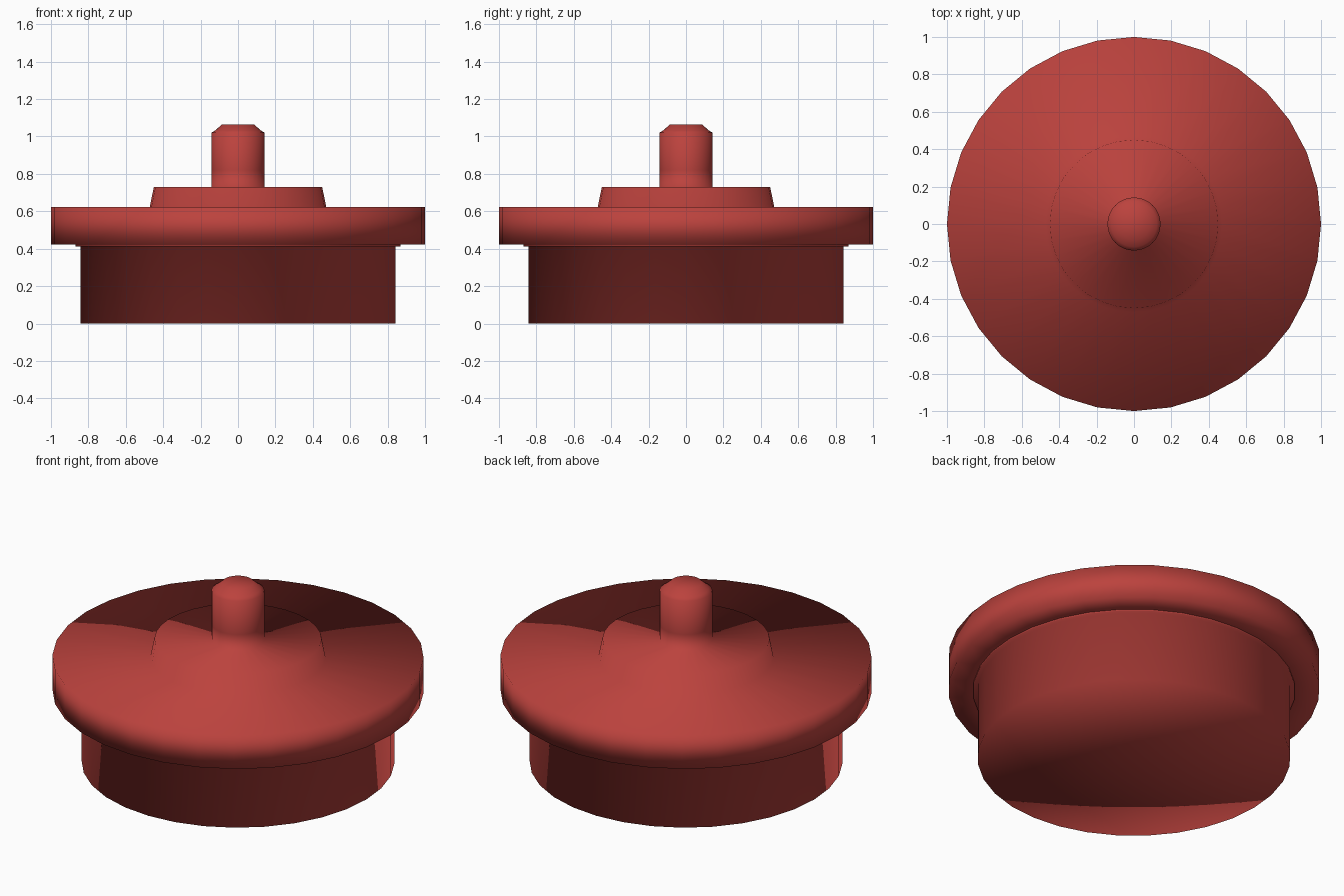
import bpy, bmesh, math

if "Cube" in bpy.data.objects:
    bpy.data.objects.remove(bpy.data.objects["Cube"])

SIDES = 32

red = bpy.data.materials.new("red_rubber")
red.diffuse_color = (0.50, 0.055, 0.047, 1)
red.use_nodes = True
red.node_tree.nodes["Principled BSDF"].inputs["Base Color"].default_value = red.diffuse_color


def lathe(name, profile):
    """Spin an (r, z) profile, ordered bottom to top, around z; r = 0 ends become fans."""
    bm = bmesh.new()
    rings = []
    for r, z in profile:
        if r == 0:
            rings.append([bm.verts.new((0, 0, z))] * SIDES)
        else:
            rings.append([bm.verts.new((r * math.cos(2 * math.pi * i / SIDES),
                                        r * math.sin(2 * math.pi * i / SIDES), z))
                          for i in range(SIDES)])
    for a, b in zip(rings, rings[1:]):
        for i in range(SIDES):
            j = (i + 1) % SIDES
            corners = list(dict.fromkeys((a[i], a[j], b[j], b[i])))
            bm.faces.new(corners).smooth = True
    mesh = bpy.data.meshes.new(name)
    bm.to_mesh(mesh)
    bm.free()
    mesh.materials.append(red)
    obj = bpy.data.objects.new(name, mesh)
    bpy.context.collection.objects.link(obj)
    return obj


# Lower plug: closed bottom, small lip under the flange
lathe("plug_body", [(0, 0), (0.843, 0), (0.843, 0.413), (0.868, 0.413), (0.868, 0.422)])

# Flange, raised collar and rounded stem as one smooth skin
lathe("flange_and_stem", [
    (0.868, 0.422), (1.0, 0.422), (1.0, 0.622),      # flange
    (0.472, 0.622), (0.45, 0.73),                    # tapered collar
    (0.142, 0.73), (0.142, 0.82), (0.142, 1.02),     # stem
    (0.122, 1.032), (0.085, 1.065), (0, 1.065),      # rounded tip
])
